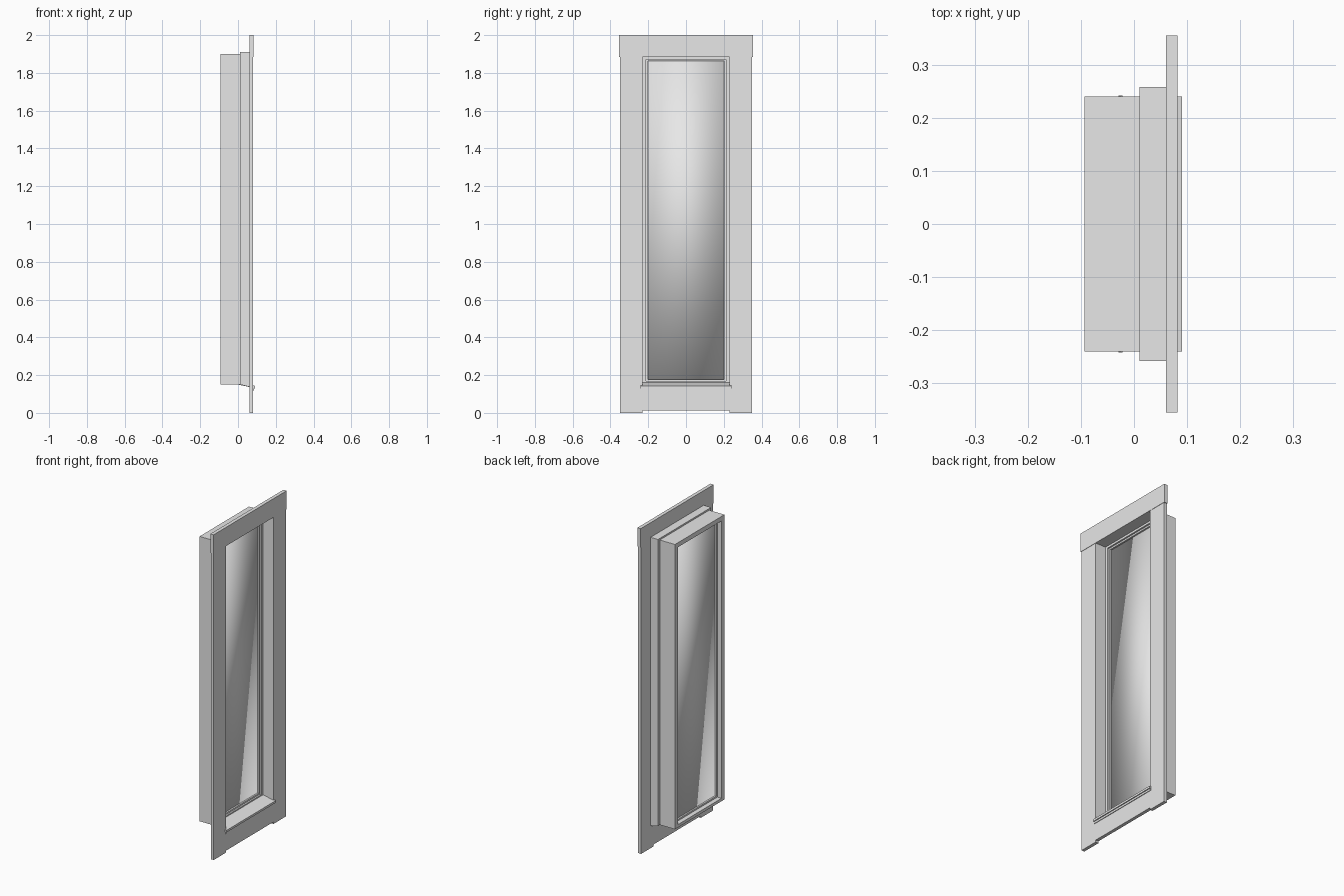
import bpy, bmesh, math
from mathutils import Matrix

if "Cube" in bpy.data.objects:
    bpy.data.objects.remove(bpy.data.objects["Cube"])

paint = bpy.data.materials.new("pale_grey")
paint.diffuse_color = (0.8, 0.8, 0.8, 1)
paint.use_nodes = True
paint.node_tree.nodes["Principled BSDF"].inputs["Base Color"].default_value = paint.diffuse_color


def finish(name, bm):
    bmesh.ops.recalc_face_normals(bm, faces=bm.faces)
    me = bpy.data.meshes.new(name)
    bm.to_mesh(me)
    bm.free()
    me.materials.append(paint)
    ob = bpy.data.objects.new(name, me)
    bpy.context.collection.objects.link(ob)
    return ob


def prism(name, pts, to3d, a, b):
    """Extrude a flat outline between the depths a and b."""
    bm = bmesh.new()
    rings = [[bm.verts.new(to3d(p, d)) for p in pts] for d in (a, b)]
    bm.faces.new(rings[0])
    bm.faces.new(rings[1])
    n = len(pts)
    for i in range(n):
        j = (i + 1) % n
        bm.faces.new((rings[0][i], rings[0][j], rings[1][j], rings[1][i]))
    return finish(name, bm)


def along_x(p, d):
    return (d, p[0], p[1])


def along_y(p, d):
    return (p[0], d, p[1])


def rect(y, z0, z1):
    return [(-y, z0), (y, z0), (y, z1), (-y, z1)]


def frame(name, x0, x1, outer, inner):
    """Rectangular ring; outer and inner are (half width, bottom, top)."""
    bm = bmesh.new()
    loops = [[bm.verts.new((x, p[0], p[1])) for p in rect(*r)]
             for x, r in ((x0, outer), (x1, outer), (x1, inner), (x0, inner))]
    for k in range(4):
        a, b = loops[k], loops[(k + 1) % 4]
        for i in range(4):
            j = (i + 1) % 4
            bm.faces.new((a[i], a[j], b[j], b[i]))
    return finish(name, bm)


# Flat outer trim: header, two side boards, bottom board
prism("trim_header", rect(0.355, 1.885, 2.0), along_x, 0.06, 0.082)
for s, side in ((-1, "left"), (1, "right")):
    prism("trim_side_" + side,
          [(s * 0.23, 0), (s * 0.35, 0), (s * 0.35, 1.885), (s * 0.23, 1.885)],
          along_x, 0.06, 0.08)
prism("trim_bottom", rect(0.23, 0.012, 0.13), along_x, 0.06, 0.08)

# Casing: head and two jambs with sloped feet
prism("casing_head", rect(0.258, 1.885, 1.91), along_x, 0.01, 0.06)
for s, side in ((-1, "left"), (1, "right")):
    prism("casing_jamb_" + side,
          [(0.01, 0.15), (0.06, 0.138), (0.06, 1.885), (0.01, 1.885)],
          along_y, s * 0.23, s * 0.258)

# Sloped sill inside the opening, with a nose and small drip
prism("sill", [(0.0, 0.15), (0.06, 0.137), (0.08, 0.132), (0.08, 0.145), (0.0, 0.163)],
      along_y, -0.231, 0.231)
prism("sill_nose", [(0.08, 0.13), (0.09, 0.13), (0.09, 0.143), (0.08, 0.145)],
      along_y, -0.24, 0.24)
prism("sill_drip", [(0.08, 0.118), (0.084, 0.118), (0.084, 0.13), (0.08, 0.13)],
      along_y, -0.238, 0.238)

# Deep inner frame, beads on both sides of the glass
frame("inner_frame", -0.093, 0.01, (0.24, 0.15, 1.90), (0.212, 0.168, 1.872))
frame("front_bead", -0.01, 0.0, (0.213, 0.167, 1.873), (0.202, 0.178, 1.862))
frame("back_bead", -0.065, -0.055, (0.213, 0.167, 1.873), (0.202, 0.178, 1.862))

# Glazing: thick pane with soft shading
glass = prism("glass_pane", rect(0.21, 0.17, 1.87), along_x, -0.055, -0.01)
for f in glass.data.polygons:
    f.use_smooth = True

# Small pins near the top of the frame sides
for s, side in ((-1, "left"), (1, "right")):
    bm = bmesh.new()
    bmesh.ops.create_cone(
        bm, cap_ends=True, segments=10, radius1=0.004, radius2=0.004, depth=0.002,
        matrix=Matrix.Translation((-0.025, s * 0.2405, 1.88))
        @ Matrix.Rotation(math.pi / 2, 4, 'X'))
    finish("frame_pin_" + side, bm)
